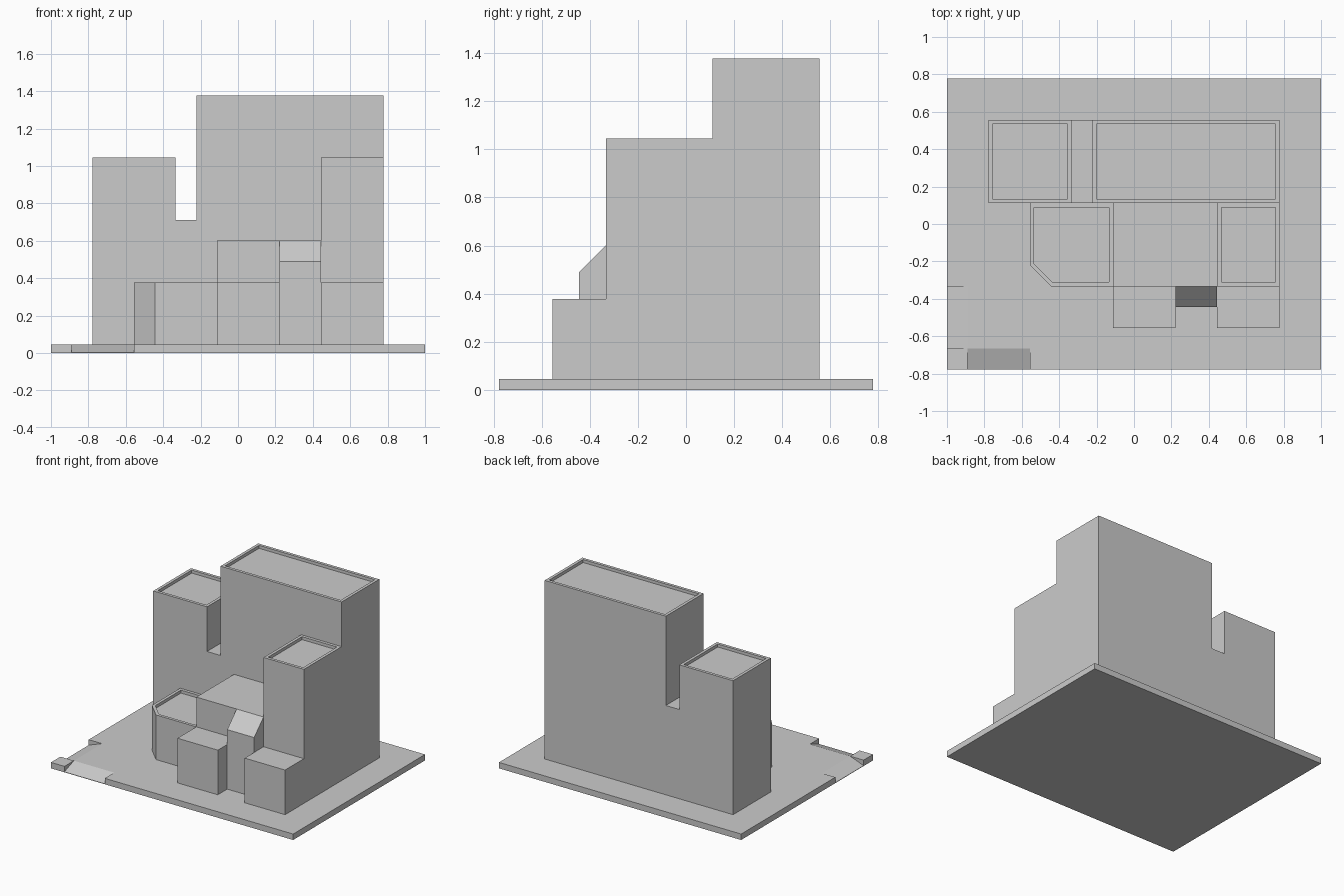
import bpy, bmesh
from mathutils import Vector

if "Cube" in bpy.data.objects:
    bpy.data.objects.remove(bpy.data.objects["Cube"])

U = 1 / 9          # building module
G = 0.4            # plate thickness in modules
RIM = 0.2          # parapet width and depth in modules


def prism(name, axis, pts, lo, hi, rims=()):
    """Extrude a profile (in modules) along an axis; sink roofs at rim heights."""
    def place(a, b, c):
        return Vector({'x': (c, a, b), 'y': (a, c, b), 'z': (a, b, c)}[axis]) * U
    bm = bmesh.new()
    face = bm.faces.new([bm.verts.new(place(a, b, lo)) for a, b in pts])
    ext = bmesh.ops.extrude_face_region(bm, geom=[face], use_keep_orig=True)
    verts = [g for g in ext['geom'] if isinstance(g, bmesh.types.BMVert)]
    bmesh.ops.translate(bm, verts=verts, vec=place(0, 0, hi - lo))
    bmesh.ops.recalc_face_normals(bm, faces=bm.faces[:])
    bm.normal_update()
    roofs = [f for f in bm.faces if f.normal.z > 0.9 and
             any(abs(f.calc_center_median().z - h * U) < 1e-4 for h in rims)]
    for roof in roofs:
        bmesh.ops.inset_region(bm, faces=[roof], thickness=RIM * U, use_even_offset=True)
        sunk = bmesh.ops.extrude_discrete_faces(bm, faces=[roof])['faces'][0]
        bmesh.ops.translate(bm, verts=sunk.verts[:], vec=(0, 0, -RIM * U))
    me = bpy.data.meshes.new(name)
    bm.to_mesh(me)
    bm.free()
    ob = bpy.data.objects.new(name, me)
    bpy.context.collection.objects.link(ob)
    return ob


def box(name, x0, x1, y0, y1, z0, z1, rims=()):
    return prism(name, 'z', [(x0, y0), (x1, y0), (x1, y1), (x0, y1)], z0, z1, rims)


# Ground plate with two kerb cut-outs and a free corner block
prism("ground_plate", 'z', [(-8, -6), (-5, -6), (-5, -7), (9, -7), (9, 7),
                            (-9, 7), (-9, -3), (-8, -3)], 0, G)
box("plate_corner", -9, -8, -7, -6, 0, G)
prism("front_ramp", 'x', [(-7, 0), (-6, 0), (-6, G), (-7, 0.03)], -8, -5)
prism("left_ramp", 'y', [(-9, 0), (-8, 0), (-8, G), (-9, 0.03)], -6, -3)

# Rear block: two towers joined by a lower link
prism("rear_towers", 'y', [(-7, G), (7, G), (7, G + 12), (-2, G + 12), (-2, G + 6),
                           (-3, G + 6), (-3, G + 9), (-7, G + 9)], 1, 5,
      rims=(G + 12, G + 9))

# Front wings
box("right_tower", 4, 7, -3, 1, G, G + 9, rims=(G + 9,))
box("middle_hall", -1, 4, -3, 1, G, G + 5)
prism("left_wing", 'z', [(-5, -2), (-4, -3), (-1, -3), (-1, 1), (-5, 1)], G, G + 3,
      rims=(G + 3,))

# Low annexes and sloped entrance
for name, x in (("left_annex", -1), ("right_annex", 4)):
    box(name, x, x + 3, -5, -3, G, G + 3)
prism("sloped_entrance", 'x', [(-4, G), (-3, G), (-3, G + 5), (-4, G + 4)], 2, 4)
